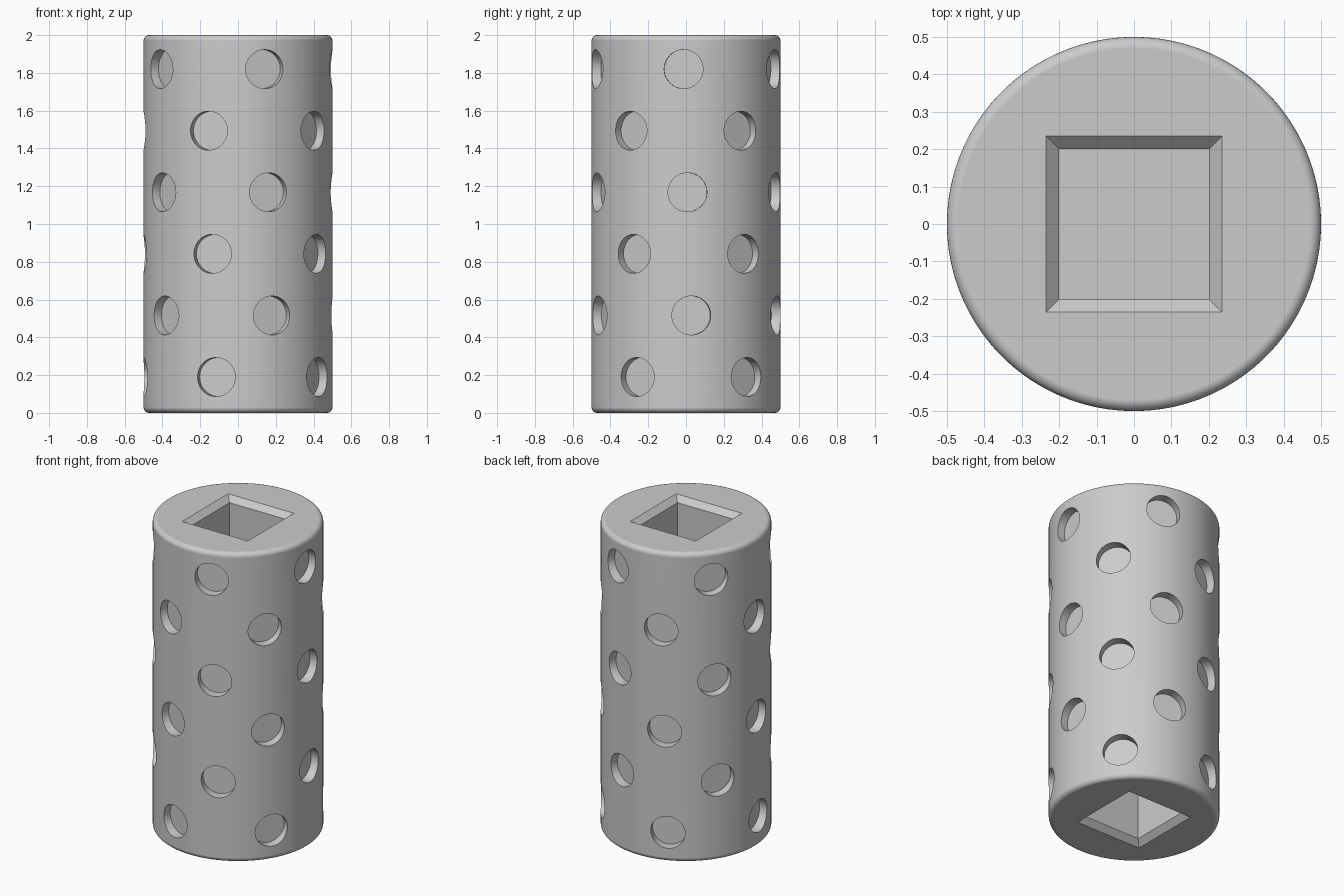
import bpy, bmesh
from math import radians, pi
from mathutils import Matrix, Vector

if "Cube" in bpy.data.objects:
    bpy.data.objects.remove(bpy.data.objects["Cube"], do_unlink=True)

RADIUS, HEIGHT = 0.5, 2.0
DIMPLE_R, DIMPLE_FLOOR = 0.103, 0.44
ROWS, PER_ROW = 6, 5
TOP_ROW_Z, ROW_STEP = 1.82, 0.326
START, TWIST = 16.5, 37.2          # degrees from the front, and turn per row
HALF_SQ, CHAMFER, SOCKET_DEPTH = 0.2, 0.035, 0.5

grey = bpy.data.materials.new("plain grey")
grey.use_nodes = True
grey.diffuse_color = (0.6, 0.6, 0.6, 1)
grey.node_tree.nodes["Principled BSDF"].inputs["Base Color"].default_value = (0.6, 0.6, 0.6, 1)


def make_object(name, bm):
    bmesh.ops.recalc_face_normals(bm, faces=bm.faces)
    mesh = bpy.data.meshes.new(name)
    bm.to_mesh(mesh)
    bm.free()
    mesh.materials.append(grey)
    ob = bpy.data.objects.new(name, mesh)
    bpy.context.collection.objects.link(ob)
    return ob


def add_socket(bm, end_z, inward):
    """Square pocket with a 45 degree lead-in, running inward from one end."""
    over = 0.02
    rings = []
    for half, depth in ((HALF_SQ + CHAMFER + over, -over), (HALF_SQ, CHAMFER), (HALF_SQ, SOCKET_DEPTH)):
        z = end_z + inward * depth
        rings.append([bm.verts.new((sx * half, sy * half, z))
                      for sx, sy in ((-1, -1), (1, -1), (1, 1), (-1, 1))])
    for low, high in zip(rings, rings[1:]):
        for i in range(4):
            j = (i + 1) % 4
            bm.faces.new((low[i], low[j], high[j], high[i]))
    bm.faces.new(rings[0])
    bm.faces.new(rings[-1])


# Solid cylinder with rounded ends
bm = bmesh.new()
bmesh.ops.create_cone(bm, cap_ends=True, segments=180, radius1=RADIUS, radius2=RADIUS,
                      depth=HEIGHT, matrix=Matrix.Translation((0, 0, HEIGHT / 2)))
body = make_object("roller_body", bm)
rounding = body.modifiers.new("rounded ends", 'BEVEL')
rounding.width = 0.03
rounding.segments = 6
rounding.limit_method = 'ANGLE'
rounding.angle_limit = radians(40)

# Cutter: staggered rings of flat-bottomed round dimples, plus both end sockets
bm = bmesh.new()
length = 0.2
for row in range(ROWS):
    z = TOP_ROW_Z - row * ROW_STEP
    for k in range(PER_ROW):
        turn = radians(START + TWIST * row + 360 / PER_ROW * k)
        place = (Matrix.Translation((0, 0, z)) @ Matrix.Rotation(turn, 4, 'Z')
                 @ Matrix.Translation((0, -(DIMPLE_FLOOR + length / 2), 0))
                 @ Matrix.Rotation(pi / 2, 4, 'X'))
        bmesh.ops.create_cone(bm, cap_ends=True, segments=48, radius1=DIMPLE_R,
                              radius2=DIMPLE_R, depth=length, matrix=place)
add_socket(bm, HEIGHT, -1)
add_socket(bm, 0, 1)
cutter = make_object("dimple_and_socket_cutter", bm)
cutter.hide_render = True

cut = body.modifiers.new("cut dimples and sockets", 'BOOLEAN')
cut.operation = 'DIFFERENCE'
cut.solver = 'EXACT'
cut.object = cutter

# Bake the cuts, drop the cutter, then smooth the round surfaces
bpy.ops.object.select_all(action='DESELECT')
body.select_set(True)
bpy.context.view_layer.objects.active = body
for name in [m.name for m in body.modifiers]:
    bpy.ops.object.modifier_apply(modifier=name)
bpy.data.objects.remove(cutter, do_unlink=True)
bpy.ops.object.shade_smooth_by_angle(angle=radians(30))
weighted = body.modifiers.new("flat ends", 'WEIGHTED_NORMAL')
weighted.keep_sharp = True
